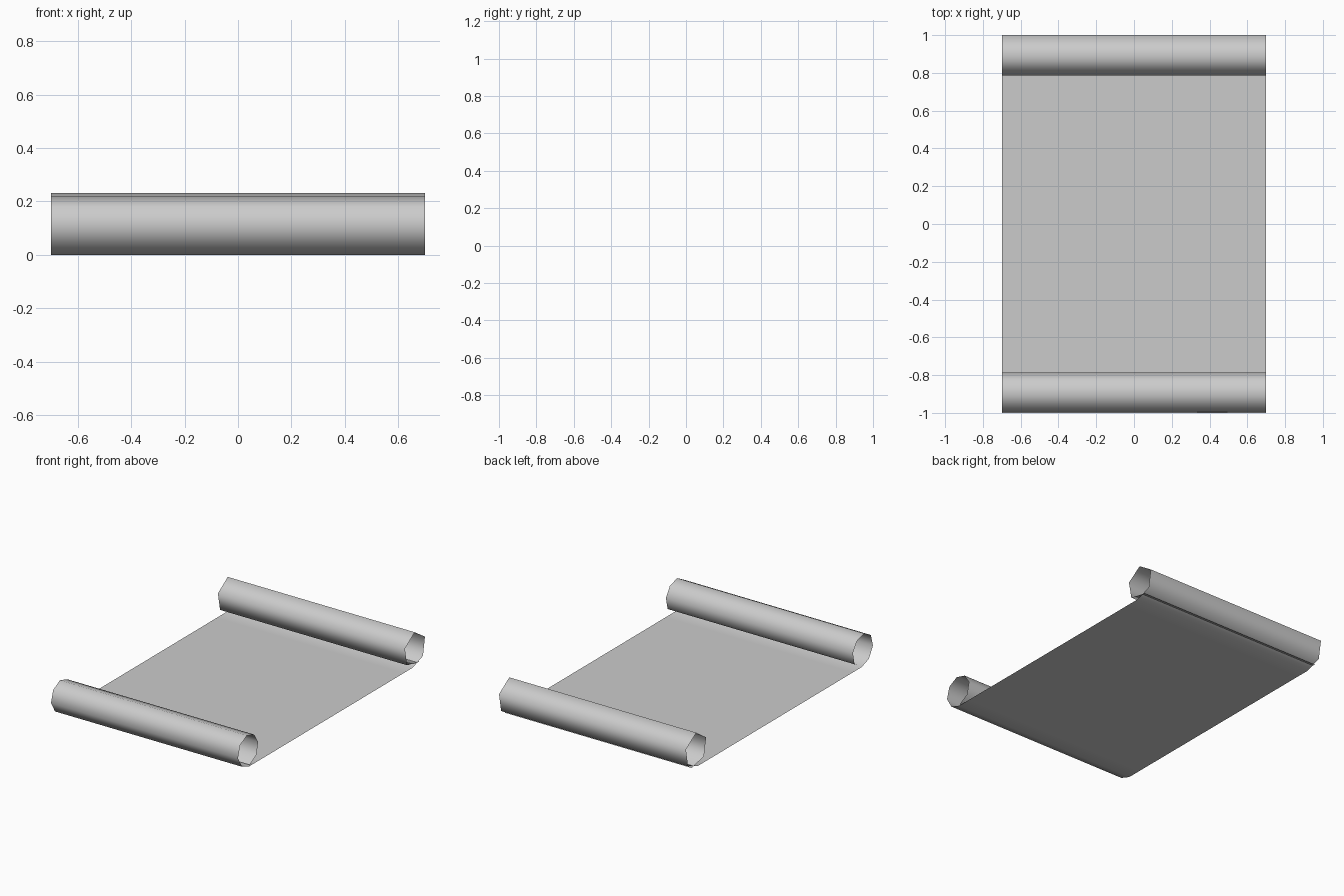
import bpy
import bmesh

if "Cube" in bpy.data.objects:
    bpy.data.objects.remove(bpy.data.objects["Cube"])

HALF_W = 0.70

# Side profile (y, z): front roll end, around the roll, flat sheet, back roll
front_roll = [(-0.875, 0.008), (-0.803, 0.048), (-0.785, 0.13), (-0.827, 0.195),
              (-0.905, 0.218), (-0.977, 0.18), (-1.0, 0.10), (-0.957, 0.027),
              (-0.88, 0.0)]
flat = [(-0.78, 0.0), (0.77, 0.0)]
back_roll = [(0.87, 0.0), (0.978, 0.038), (1.0, 0.16), (0.89, 0.232),
             (0.785, 0.16), (0.808, 0.04), (0.94, 0.012)]
profile = front_roll + flat + back_roll


def extruded_sheet(name, points, half_width):
    """Open sheet following a side profile, spanning the width."""
    bm = bmesh.new()
    rows = [[bm.verts.new((x, y, z)) for x in (-half_width, half_width)]
            for y, z in points]
    for a, b in zip(rows, rows[1:]):
        face = bm.faces.new((a[0], a[1], b[1], b[0]))
        face.smooth = True
    mesh = bpy.data.meshes.new(name)
    bm.to_mesh(mesh)
    bm.free()
    obj = bpy.data.objects.new(name, mesh)
    bpy.context.collection.objects.link(obj)
    return obj


# Scroll sheet with both ends rolled up
extruded_sheet("scroll_sheet", profile, HALF_W)
